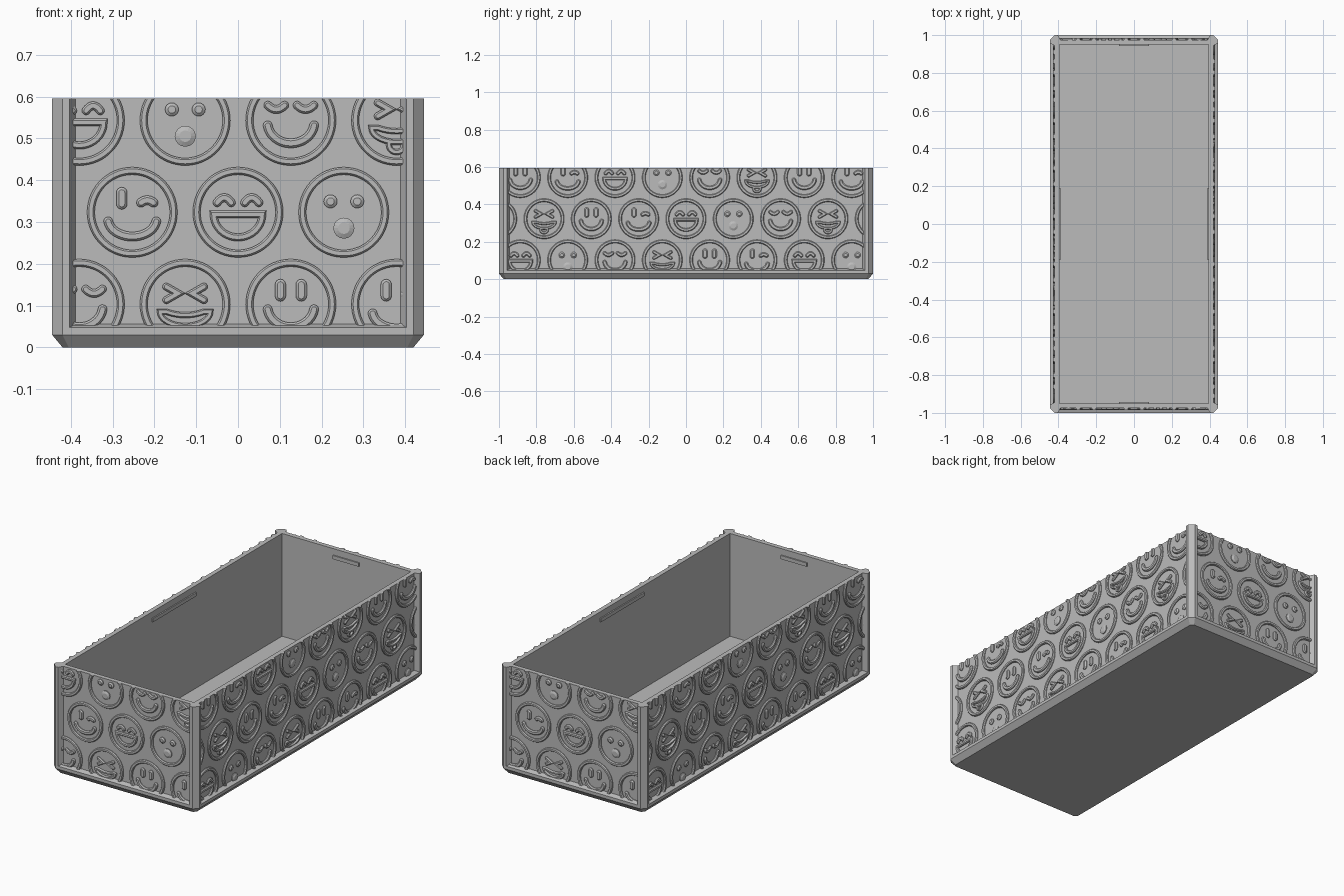
import bpy, bmesh
from math import sin, cos, radians, pi
from mathutils import Vector, Matrix

if "Cube" in bpy.data.objects:
    bpy.data.objects.remove(bpy.data.objects["Cube"])

HX, HY, TOP = 0.445, 1.0, 0.595      # outer half sizes and height
DEPTH, RELIEF = 0.025, 0.01          # panel recess and face relief
PITCH = 0.253                        # spacing of the round faces

grey = bpy.data.materials.new("plain grey")
grey.use_nodes = True
grey.diffuse_color = (0.5, 0.5, 0.5, 1)
grey.node_tree.nodes["Principled BSDF"].inputs["Base Color"].default_value = (0.5, 0.5, 0.5, 1)


def finish(bm, name, matrix=Matrix()):
    bmesh.ops.recalc_face_normals(bm, faces=bm.faces)
    mesh = bpy.data.meshes.new(name)
    bm.to_mesh(mesh)
    bm.free()
    mesh.materials.append(grey)
    obj = bpy.data.objects.new(name, mesh)
    obj.matrix_world = matrix
    bpy.context.collection.objects.link(obj)


def loft(bm, loops, cap=True):
    rings = [[bm.verts.new(p) for p in loop] for loop in loops]
    n = len(rings[0])
    for a, b in zip(rings, rings[1:]):
        for i in range(n):
            j = (i + 1) % n
            bm.faces.new((a[i], a[j], b[j], b[i]))
    if cap:
        bm.faces.new(rings[0])
        bm.faces.new(rings[-1])


def cut_corner_loop(inset, c, z):
    x, y = HX - inset, HY - inset
    return [(x, c - y, z), (x, y - c, z), (x - c, y, z), (c - x, y, z),
            (-x, y - c, z), (-x, c - y, z), (c - x, -y, z), (x - c, -y, z)]


# Tray body: chamfered foot, bottom frame, walls and floor in one loft
bm = bmesh.new()
loft(bm, [cut_corner_loop(*s) for s in (
    (0.025, 0.015, 0), (0, 0.025, 0.03), (0, 0.025, 0.047), (DEPTH, 0.01, 0.056),
    (DEPTH, 0.01, TOP), (0.05, 0.0005, TOP), (0.05, 0.0005, 0.025))])
finish(bm, "tray_body")

# Corner posts
for sx, xn in ((1, "left"), (-1, "right")):
    for sy, yn in ((1, "back"), (-1, "front")):
        section = [(0, DEPTH), (DEPTH, 0), (0.042, 0), (0.056, DEPTH),
                   (0.05, 0.05), (DEPTH, 0.056), (0, 0.042)]
        bm = bmesh.new()
        loft(bm, [[(sx * (HX - a), sy * (HY - b), z) for a, b in section]
                  for z in (0.045, TOP)])
        finish(bm, f"{yn}_{xn}_post")

# Catch ridges inside the walls
for k, name in enumerate(("front", "left", "back", "right")):
    dist, half = ((HY, 0.08), (HX, 0.19))[k % 2]
    bm = bmesh.new()
    bmesh.ops.create_cube(bm, size=1, matrix=Matrix.Translation((0, 0.05 - dist, 0.55))
                          @ Matrix.Diagonal((2 * half, 0.014, 0.02, 1)))
    finish(bm, name + "_catch_ridge", Matrix.Rotation(k * pi / 2, 4, 'Z'))


def arc(cx, cz, rx, rz, a0, a1, n=20):
    return [(cx + rx * cos(radians(a0 + (a1 - a0) * i / n)),
             cz + rz * sin(radians(a0 + (a1 - a0) * i / n))) for i in range(n + 1)]


def bow(x, z, half, rise):
    return [(x + half * i / 4, z + rise * (1 - (i / 4) ** 2)) for i in range(-4, 5)]


def both(path):
    return [path, [(-x, z) for x, z in path]]


def dot(x, z):
    return [(x, z), (x + 0.0005, z)]


def stroke(bm, path, w, centre, closed=False):
    """Raised, bevelled line with round ends; local axes are across, out, up."""
    pts = [Vector(p) + Vector(centre) for p in path]
    n = len(pts)
    profile = [(-w, -0.003), (-w, 0.45 * RELIEF), (-0.55 * w, RELIEF),
               (0.55 * w, RELIEF), (w, 0.45 * RELIEF), (w, -0.003)]
    loops = []
    for i, p in enumerate(pts):
        before = p - pts[i - 1] if closed or i else pts[1] - p
        after = pts[(i + 1) % n] - p if closed or i < n - 1 else before
        before, after = before.normalized(), after.normalized()
        t = (before + after).normalized()
        side = Vector((-t.y, t.x)) / max(0.5, t.dot(after))
        turns = [0]
        if not closed and i == 0:
            turns = [-90, -67, -45, -22, 0]
        elif not closed and i == n - 1:
            turns = [0, 22, 45, 67, 90]
        for a in map(radians, turns):
            loops.append([])
            for o, h in profile:
                q = p + side * o * cos(a) + t * abs(o) * sin(a)
                loops[-1].append((q.x, -h, q.y))
    if closed:
        loops.append(loops[0])
    loft(bm, loops, cap=False)


# Face designs: (path, half width, closed)
def pill(x):
    return [(x, 0.02), (x, 0.047)]


grin = (arc(0, -0.005, 0.056, 0.05, 188, 352), 0.011, False)
smile = [(p, 0.013, False) for p in both(pill(0.025))] + [grin]
wink = [(pill(-0.025), 0.013, False), (bow(0.036, 0.023, 0.015, 0.006), 0.011, False),
        (arc(0, -0.016, 0.058, 0.042, 188, 352), 0.011, False)]
laugh = [(p, 0.01, False) for p in both(bow(0.033, 0.023, 0.017, 0.012))] + [
    (arc(0, -0.005, 0.058, 0.055, 180, 360), 0.009, True)]
surprise = [(dot(x, 0.026), 0.016, False) for x in (-0.032, 0.032)] + [
    (dot(0, -0.038), 0.025, False)]
smug = [(p, 0.01, False) for p in both(bow(0.035, 0.036, 0.02, -0.01))] + [grin]
giggle = [(p, 0.009, False) for p in both([(0.045, 0.042), (0.017, 0.026), (0.045, 0.01)])] + [
    (arc(0, -0.018, 0.06, 0.034, 180, 360) + bow(0, -0.018, 0.045, -0.008)[::-1], 0.007, True),
    ([(-0.018, -0.052)] + arc(0, -0.06, 0.018, 0.016, 180, 360, 10) + [(0.018, -0.052)],
     0.007, False)]
FACES = [smile, wink, laugh, surprise, smug, giggle]
RING = arc(0, 0, 0.099, 0.099, 0, 360, 60)[:-1]

# Rows: height, sideways shift, first design
ROWS = ((0.543, 0.5, 4), (0.323, 0, 2), (0.103, 0.5, 0))

# Raised faces on each wall, trimmed to the panel
for k, name in enumerate(("front", "left", "back", "right")):
    dist, half = ((HY, HX - 0.05), (HX, HY - 0.05))[k % 2]
    bm = bmesh.new()
    for z, shift, first in ROWS:
        for i in range(-5, 6):
            x = PITCH * (i + shift)
            if abs(x) > half + 0.108:
                continue
            stroke(bm, RING, 0.009, (x, z), True)
            for path, w, closed in FACES[(first + i) % 6]:
                stroke(bm, path, w, (x, z), closed)
    bmesh.ops.remove_doubles(bm, verts=bm.verts, dist=0.00001)
    for co, no in (((half, 0, 0), (1, 0, 0)), ((-half, 0, 0), (-1, 0, 0)),
                   ((0, 0, TOP), (0, 0, 1)), ((0, 0, 0.05), (0, 0, -1))):
        bmesh.ops.bisect_plane(bm, geom=bm.verts[:] + bm.edges[:] + bm.faces[:],
                               plane_co=co, plane_no=no, clear_outer=True)
        bmesh.ops.holes_fill(bm, edges=[e for e in bm.edges if e.is_boundary], sides=0)
    finish(bm, name + "_raised_faces",
           Matrix.Rotation(k * pi / 2, 4, 'Z') @ Matrix.Translation((0, DEPTH - dist, 0)))
